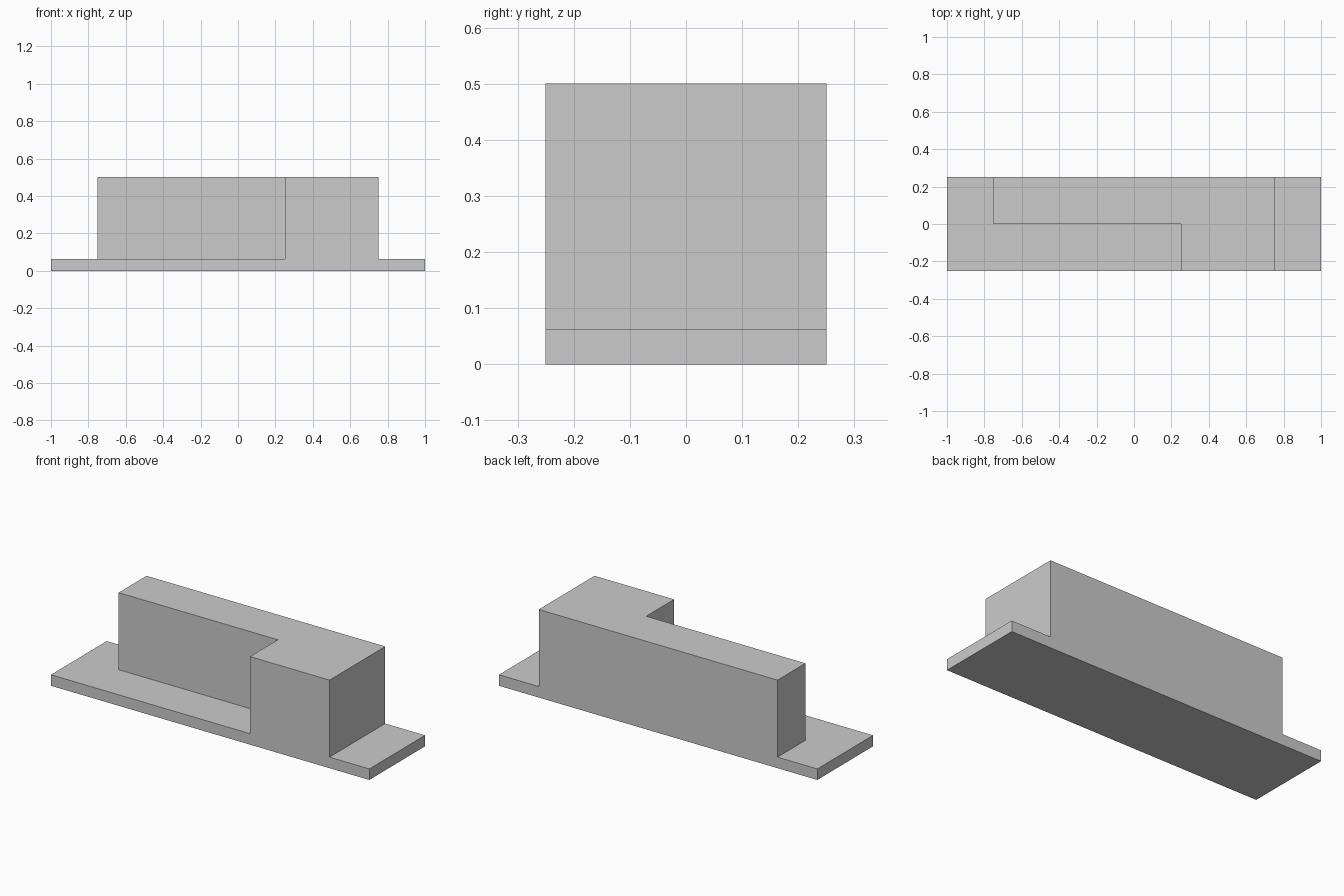
import bpy
import bmesh
import math

if "Cube" in bpy.data.objects:
    bpy.data.objects.remove(bpy.data.objects["Cube"])

XS = [-1.0, -0.75, 0.25, 0.75, 1.0]
YS = [-0.25, 0.0, 0.25]
PLATE_TOP, BLOCK_TOP = 0.0625, 0.5


def raise_faces(bm, faces, height):
    """Extrude a face region straight up and return its new top faces."""
    result = bmesh.ops.extrude_face_region(bm, geom=faces)["geom"]
    verts = [g for g in result if isinstance(g, bmesh.types.BMVert)]
    bmesh.ops.translate(bm, vec=(0, 0, height), verts=verts)
    return [g for g in result if isinstance(g, bmesh.types.BMFace)]


bm = bmesh.new()

# Footprint cells
grid = [[bm.verts.new((x, y, 0)) for y in YS] for x in XS]
cells = [bm.faces.new((grid[i][j], grid[i + 1][j], grid[i + 1][j + 1], grid[i][j + 1]))
         for i in range(len(XS) - 1) for j in range(len(YS) - 1)]

# Thin base plate
plate_top = raise_faces(bm, cells, PLATE_TOP)


# L-shaped block: long rear wall plus full-depth right end
def in_block(face):
    c = face.calc_center_median()
    return (-0.75 < c.x < 0.75 and c.y > 0) or 0.25 < c.x < 0.75


raise_faces(bm, [f for f in plate_top if in_block(f)], BLOCK_TOP - PLATE_TOP)

# Merge flush faces and orient outward
bmesh.ops.recalc_face_normals(bm, faces=bm.faces[:])
bmesh.ops.dissolve_limit(bm, angle_limit=math.radians(1),
                         verts=bm.verts[:], edges=bm.edges[:])

mesh = bpy.data.meshes.new("stepped_block")
bm.to_mesh(mesh)
bm.free()
block = bpy.data.objects.new("stepped_block", mesh)
bpy.context.collection.objects.link(block)
